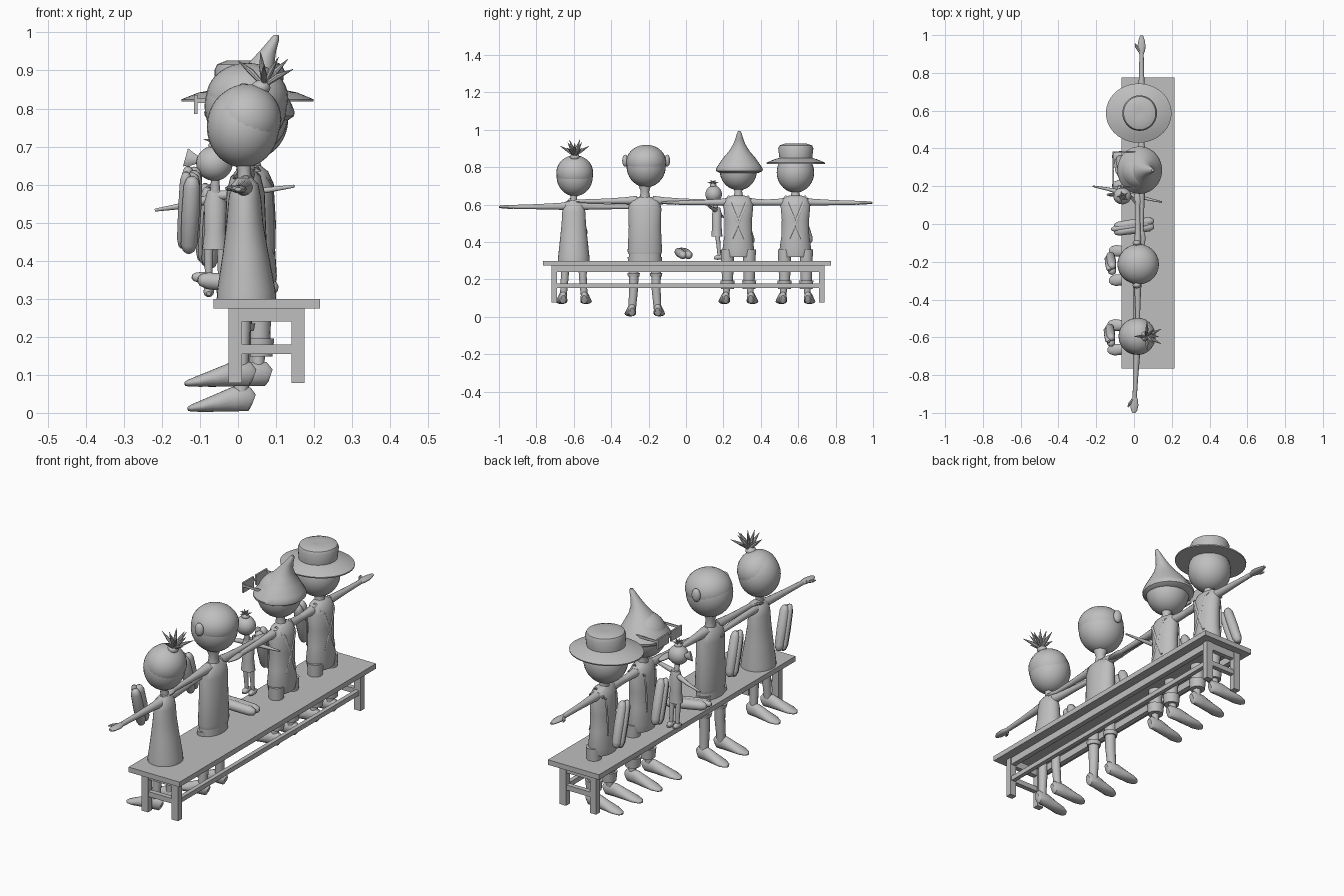
import bpy, bmesh, math
from mathutils import Vector

mat = bpy.data.materials.new("plain grey")
mat.diffuse_color = (0.52, 0.52, 0.52, 1)


def finish(name, bm, smooth=True):
    bmesh.ops.recalc_face_normals(bm, faces=bm.faces)
    me = bpy.data.meshes.new(name)
    bm.to_mesh(me)
    bm.free()
    me.materials.append(mat)
    ob = bpy.data.objects.new(name, me)
    bpy.context.collection.objects.link(ob)
    if smooth:
        bpy.context.view_layer.objects.active = ob
        ob.select_set(True)
        bpy.ops.object.shade_smooth_by_angle(angle=math.radians(40))
        ob.select_set(False)
    return ob


def skin(bm, rings):
    n = len(rings[0])
    for a, b in zip(rings, rings[1:]):
        for i in range(n):
            bm.faces.new((a[i], a[(i + 1) % n], b[(i + 1) % n], b[i]))
    bm.faces.new(rings[0])
    bm.faces.new(rings[-1])


def box(name, x0, x1, y0, y1, z0, z1):
    bm = bmesh.new()
    bmesh.ops.create_cube(bm, size=1)
    for v in bm.verts:
        v.co = Vector(((x0, x1)[v.co.x > 0], (y0, y1)[v.co.y > 0], (z0, z1)[v.co.z > 0]))
    return finish(name, bm, False)


def ball(name, c, rx, ry, rz):
    bm = bmesh.new()
    bmesh.ops.create_uvsphere(bm, u_segments=28, v_segments=18, radius=1)
    for v in bm.verts:
        v.co = Vector((c[0] + v.co.x * rx, c[1] + v.co.y * ry, c[2] + v.co.z * rz))
    return finish(name, bm)


def loft(name, sections, y, n=28):
    """Stacked ellipses: (z, centre x, half depth x, half width y)"""
    bm = bmesh.new()
    rings = [[bm.verts.new((cx + rx * math.cos(t), y + ry * math.sin(t), z))
              for t in (2 * math.pi * i / n for i in range(n))] for z, cx, rx, ry in sections]
    skin(bm, rings)
    return finish(name, bm)


def tube(name, pts, radii, n=14):
    """Swept ellipse; each radius is a number or (sideways, upward)"""
    pts = [Vector(p) for p in pts]
    bm = bmesh.new()
    rings = []
    for i, p in enumerate(pts):
        t = (pts[min(i + 1, len(pts) - 1)] - pts[max(i - 1, 0)]).normalized()
        ref = Vector((0, 0, 1)) if abs(t.z) < 0.8 else Vector((1, 0, 0))
        side = t.cross(ref).normalized()
        up = side.cross(t)
        r = radii[i]
        a, b = r if isinstance(r, tuple) else (r, r)
        rings.append([bm.verts.new(p + side * a * math.cos(k) + up * b * math.sin(k))
                      for k in (2 * math.pi * j / n for j in range(n))])
    skin(bm, rings)
    return finish(name, bm)


def hot_dog(name, a, b):
    """Two bun halves with a sausage between them"""
    a, b = Vector(a), Vector(b)
    off = (b - a).normalized().cross(Vector((1, 0, 0)))
    if off.length < 0.3:
        off = Vector((0, 1, 0))
    off = off.normalized() * 0.015
    fr = (0, 0.03, 0.12, 0.5, 0.88, 0.97, 1)
    for k, o, r in (("bun_a", off, 0.024), ("bun_b", -off, 0.024),
                    ("sausage", Vector((-0.016, 0, 0.008)), 0.017)):
        tube(f"{name}_{k}", [a.lerp(b, f) + o for f in fr],
             [r * s for s in (0.3, 0.65, 0.93, 1, 0.93, 0.65, 0.3)])


def arms(name, x, y, z, half, reach=0.405, x_end=None):
    xe = x if x_end is None else x_end
    for s, side in ((-1, "right"), (1, "left")):
        at = lambda d: x + (xe - x) * d / reach
        tube(f"{name}_{side}_arm", [(at(d), y + s * d, z + h) for d, h in
             ((half * 0.5, 0.003), (half + 0.02, 0.001), (0.2, -0.001), (0.32, -0.002))],
             [0.025, 0.019, 0.014, 0.011])
        tube(f"{name}_{side}_hand", [(at(d), y + s * d, z - 0.002) for d in
             (0.31, 0.335, 0.36, 0.385, reach)],
             [(0.010, 0.009), (0.019, 0.011), (0.021, 0.010), (0.017, 0.008), (0.008, 0.005)])
        tube(f"{name}_{side}_thumb", [(at(0.33) - 0.01, y + s * 0.33, z),
             (at(0.35) - 0.028, y + s * 0.355, z), (at(0.35) - 0.034, y + s * 0.37, z)],
             [0.008, 0.007, 0.003], 8)


def legs(name, x, y, spread, floor, top, r, toe, cuff=None):
    for s, side in ((-1, "right"), (1, "left")):
        ly, fy = y + s * spread, y + s * (spread + 0.008)
        tube(f"{name}_{side}_leg", [(x, ly, top), (x, ly, floor + 0.15), (x - 0.003, fy, floor + 0.04)],
             [r * 1.15, r, r * 0.85])
        L = x + 0.03 - toe
        tube(f"{name}_{side}_shoe", [(x + 0.03 - L * f, fy + s * 0.012 * f, floor + h) for f, h in
             ((0, 0.03), (0.06, 0.034), (0.3, 0.034), (0.55, 0.024), (0.8, 0.015), (0.95, 0.010), (1, 0.008))],
             [(0.012, 0.018), (0.021, 0.032), (0.024, 0.033), (0.028, 0.024), (0.031, 0.015),
              (0.021, 0.009), (0.008, 0.005)])
        if cuff:
            z0, z1, cr = cuff
            loft(f"{name}_{side}_trouser", [(z0, x, cr, cr), (z1, x, cr * 1.15, cr * 1.1),
                 (z1, x, cr * 0.85, cr * 0.85), (top, x, cr * 1.05, cr * 1.05)], ly, 18)


def spikes(name, base, n, length, r, lean=0.0):
    for i in range(n):
        t = 2 * math.pi * i / n
        k = 0.8 if i % 2 else 0.4
        d = Vector((math.cos(t) * k + lean, math.sin(t) * k, 1 - 0.5 * k)).normalized()
        b = Vector(base)
        tube(f"{name}_{i}", [b, b + d * length * 0.5, b + d * length + Vector((0, 0, -0.008))],
             [r * 0.7, r, r * 0.1], 8)


# Bench
box("bench_seat", -0.065, 0.215, -0.765, 0.775, 0.275, 0.3)
for x in (-0.025, 0.14):
    for y in (-0.72, 0.71):
        box("bench_leg", x, x + 0.035, y, y + 0.03, 0.078, 0.275)
    box("bench_long_apron", x + 0.005, x + 0.03, -0.70, 0.72, 0.24, 0.275)
box("bench_long_stretcher", 0.147, 0.168, -0.70, 0.72, 0.155, 0.178)
for y in (-0.717, 0.713):
    box("bench_end_apron", -0.02, 0.17, y, y + 0.024, 0.24, 0.275)
    box("bench_end_stretcher", -0.02, 0.17, y, y + 0.024, 0.155, 0.18)

# Girl in a dress
Y = -0.6
loft("girl_dress", [(0.3, 0.022, 0.078, 0.085), (0.32, 0.022, 0.077, 0.084), (0.42, 0.02, 0.06, 0.073),
     (0.5, 0.018, 0.048, 0.065), (0.56, 0.018, 0.043, 0.062), (0.6, 0.018, 0.036, 0.052),
     (0.618, 0.018, 0.02, 0.025)], Y)
loft("girl_neck", [(0.6, 0.018, 0.02, 0.02), (0.64, 0.016, 0.017, 0.017), (0.68, 0.01, 0.03, 0.03)], Y)
ball("girl_head", (0.013, Y + 0.005, 0.752), 0.095, 0.097, 0.107)
ball("girl_hair", (0.022, Y + 0.005, 0.772), 0.092, 0.098, 0.092)
ball("girl_hair_knot", (0.06, Y + 0.005, 0.855), 0.025, 0.025, 0.02)
spikes("girl_hair_tuft", (0.068, Y + 0.005, 0.86), 10, 0.1, 0.008, 0.25)
arms("girl", 0.018, Y, 0.59, 0.05, 0.4, 0.0)
legs("girl", 0.012, Y, 0.048, 0.068, 0.34, 0.021, -0.14)

# Bare-headed boy
Y = -0.22
loft("boy_shirt", [(0.335, 0.02, 0.055, 0.088), (0.35, 0.02, 0.058, 0.092), (0.48, 0.02, 0.054, 0.086),
     (0.58, 0.02, 0.05, 0.088), (0.62, 0.02, 0.04, 0.08), (0.64, 0.02, 0.022, 0.04)], Y)
loft("boy_shorts", [(0.29, 0.02, 0.053, 0.085), (0.34, 0.02, 0.053, 0.085)], Y)
loft("boy_neck", [(0.63, 0.02, 0.026, 0.03), (0.67, 0.02, 0.021, 0.022), (0.72, 0.02, 0.04, 0.04)], Y)
ball("boy_head", (0.02, Y + 0.007, 0.806), 0.108, 0.105, 0.113)
ball("boy_hair", (0.024, Y + 0.007, 0.828), 0.108, 0.107, 0.092)
for s in (-1, 1):
    ball("boy_ear", (0.015, Y + 0.007 + s * 0.112, 0.835), 0.022, 0.016, 0.032)
arms("boy", 0.02, Y, 0.62, 0.085)
legs("boy", 0.01, Y, 0.06, 0.002, 0.32, 0.024, -0.132, (0.215, 0.235, 0.031))

# Two children in braces and rolled trousers
for name, Y, hz in (("pointed_hat_child", 0.28, 0.785), ("brimmed_hat_child", 0.585, 0.772)):
    loft(name + "_torso", [(0.32, 0.045, 0.052, 0.075), (0.36, 0.045, 0.057, 0.085), (0.44, 0.045, 0.052, 0.074),
         (0.52, 0.045, 0.05, 0.073), (0.6, 0.045, 0.05, 0.08), (0.635, 0.043, 0.036, 0.068),
         (0.65, 0.04, 0.02, 0.03)], Y)
    loft(name + "_neck", [(0.64, 0.04, 0.024, 0.026), (0.67, 0.036, 0.02, 0.02), (0.71, 0.03, 0.035, 0.035)], Y)
    ball(name + "_head", (0.03, Y, hz), 0.102, 0.1, 0.108)
    for s in (-1, 1):
        tube(name + "_back_brace", [(0.05, Y + s * 0.052, 0.646), (0.091, Y + s * 0.04, 0.6),
             (0.097, Y, 0.5), (0.095, Y - s * 0.035, 0.42)], [(0.007, 0.003)] * 4, 6)
        tube(name + "_front_brace", [(0.05, Y + s * 0.052, 0.646), (0.0, Y + s * 0.042, 0.6),
             (-0.006, Y + s * 0.038, 0.5), (-0.006, Y + s * 0.035, 0.42)], [(0.007, 0.003)] * 4, 6)
    arms(name, 0.04, Y, 0.612, 0.07, 0.412)
    legs(name, 0.055, Y, 0.058, 0.068, 0.36, 0.02, -0.115, (0.148, 0.195, 0.035))

# Pointed hat and its square glasses
loft("pointed_hat", [(0.768, 0.03, 0.1, 0.1), (0.78, 0.03, 0.117, 0.124), (0.79, 0.03, 0.119, 0.126),
     (0.81, 0.032, 0.11, 0.114), (0.85, 0.038, 0.082, 0.086), (0.885, 0.048, 0.055, 0.056),
     (0.92, 0.062, 0.034, 0.034), (0.95, 0.078, 0.022, 0.022), (0.98, 0.095, 0.013, 0.013),
     (0.993, 0.1, 0.007, 0.007)], 0.285)
for y in (0.195, 0.298):
    box("glasses_lens", -0.115, -0.107, y, y + 0.085, 0.785, 0.835)
box("glasses_bridge", -0.113, -0.107, 0.275, 0.302, 0.81, 0.82)
for y in (0.195, 0.379):
    box("glasses_temple", -0.11, 0.02, y, y + 0.004, 0.815, 0.827)

# Brimmed hat
loft("brimmed_hat", [(0.818, 0.025, 0.174, 0.155), (0.824, 0.025, 0.174, 0.157), (0.842, 0.026, 0.13, 0.115),
     (0.85, 0.028, 0.088, 0.088), (0.9, 0.03, 0.092, 0.094), (0.916, 0.03, 0.085, 0.088),
     (0.926, 0.03, 0.06, 0.06), (0.924, 0.03, 0.02, 0.02)], 0.587, 36)

# Doll
ball("doll_head", (-0.062, 0.148, 0.656), 0.048, 0.044, 0.046)
ball("doll_hair_knot", (-0.06, 0.145, 0.702), 0.018, 0.018, 0.014)
spikes("doll_hair_tuft", (-0.06, 0.145, 0.705), 10, 0.038, 0.004)
tube("doll_pigtail", [(-0.1, 0.155, 0.665), (-0.12, 0.155, 0.667), (-0.138, 0.155, 0.672)],
     [0.008, (0.01, 0.018), (0.006, 0.026)], 10)
tube("doll_neck", [(-0.06, 0.153, 0.62), (-0.06, 0.16, 0.57)], [0.011, 0.014])
loft("doll_body", [(0.43, -0.06, 0.034, 0.03), (0.48, -0.06, 0.028, 0.026), (0.55, -0.06, 0.03, 0.026),
     (0.585, -0.06, 0.02, 0.018)], 0.165, 18)
tube("doll_front_arm", [(-0.06, 0.165, 0.565), (-0.14, 0.185, 0.545), (-0.218, 0.2, 0.533)], [0.014, 0.009, 0.004], 10)
tube("doll_back_arm", [(-0.06, 0.16, 0.57), (0.05, 0.138, 0.582), (0.148, 0.116, 0.596)], [0.014, 0.009, 0.004], 10)
for s in (-1, 1):
    x = -0.06 + s * 0.017
    tube("doll_leg", [(x, 0.168, 0.44), (x, 0.174, 0.38), (x, 0.178, 0.325)], [0.013, 0.011, 0.009], 10)
    tube("doll_shoe", [(x, 0.207, 0.318), (x, 0.19, 0.32), (x, 0.165, 0.318), (x, 0.15, 0.314)],
         [0.006, 0.014, 0.014, 0.006], 10)

# Hot dogs
hot_dog("girl_hot_dog", (-0.12, -0.622, 0.625), (-0.13, -0.555, 0.425))
hot_dog("boy_hot_dog", (-0.115, -0.242, 0.64), (-0.125, -0.175, 0.44))
hot_dog("third_hot_dog", (-0.065, 0.27, 0.585), (-0.075, 0.338, 0.385))
hot_dog("fourth_hot_dog", (-0.07, 0.58, 0.595), (-0.08, 0.65, 0.39))
hot_dog("bench_hot_dog", (0.105, 0.002, 0.328), (-0.105, -0.028, 0.35))
